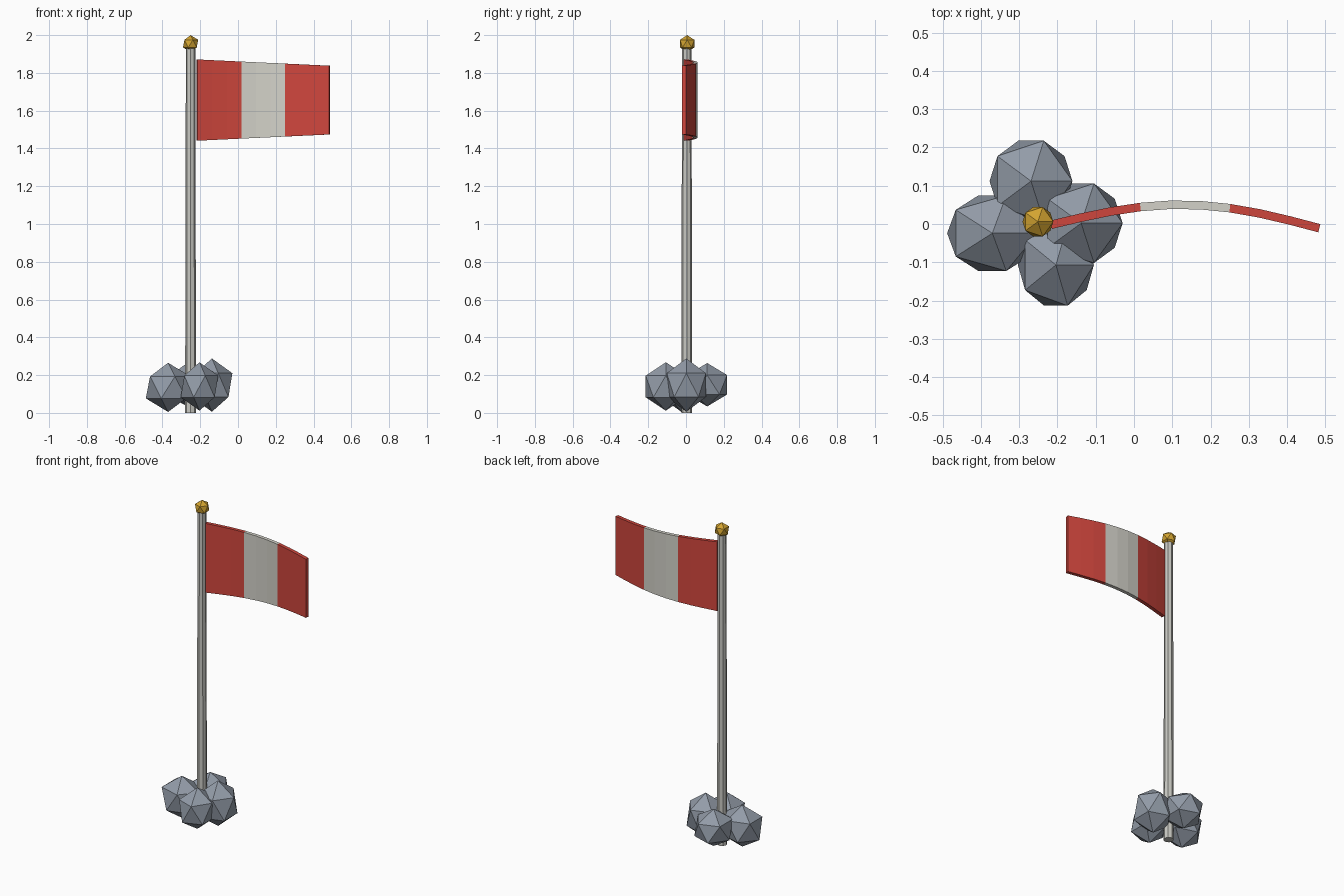
import bpy, bmesh, math

if "Cube" in bpy.data.objects:
    bpy.data.objects.remove(bpy.data.objects["Cube"])


def material(name, rgb):
    m = bpy.data.materials.new(name)
    m.diffuse_color = (*rgb, 1)
    m.use_nodes = True
    m.node_tree.nodes["Principled BSDF"].inputs["Base Color"].default_value = m.diffuse_color
    return m


RED = material("flag red", (0.63, 0.062, 0.047))
WHITE = material("flag off white", (0.66, 0.65, 0.59))
STEEL = material("pole light grey", (0.58, 0.58, 0.54))
STONE = material("stone blue grey", (0.29, 0.33, 0.39))
GOLD = material("finial gold", (0.65, 0.37, 0.03))


def low_ball(name, centre, scale, mat):
    """Faceted twenty-sided ball."""
    bpy.ops.mesh.primitive_ico_sphere_add(subdivisions=1, radius=1, location=centre)
    ob = bpy.context.object
    ob.name = name
    ob.scale = scale
    ob.data.materials.append(mat)
    return ob


# Stones around the foot of the pole: centre, radii
stones = {
    "stone_left": ((-0.37, -0.024, 0.135), (0.132, 0.116, 0.13)),
    "stone_right": ((-0.138, 0.002, 0.147), (0.121, 0.122, 0.141)),
    "stone_front": ((-0.204, -0.107, 0.14), (0.111, 0.125, 0.128)),
    "stone_back": ((-0.269, 0.112, 0.149), (0.121, 0.124, 0.115)),
}
for name, (centre, radii) in stones.items():
    low_ball(name, centre, radii, STONE)

# Slightly tapered pole
bpy.ops.mesh.primitive_cone_add(vertices=8, radius1=0.029, radius2=0.025, depth=1.94,
                                location=(-0.251, 0.004, 0.97))
pole = bpy.context.object
pole.name = "pole"
pole.data.materials.append(STEEL)

# Gold finial
low_ball("finial", (-0.251, 0.006, 1.955), (0.045, 0.045, 0.045), GOLD)

# Flag: bowed, tapering slab with three vertical stripes
SEGMENTS, HALF = 9, 0.011
bm = bmesh.new()
rings = []
for i in range(SEGMENTS + 1):
    t = i / SEGMENTS
    x = -0.217 + 0.701 * t
    y = 0.057 * math.sin(math.pi * t) - 0.002 - 0.009 * t
    slope = 0.057 * math.pi * math.cos(math.pi * t) / 0.701
    n = math.hypot(1, slope)
    dx, dy = -slope / n * HALF, HALF / n
    h = 0.215 - 0.033 * t
    rings.append([bm.verts.new((x + s * dx, y + s * dy, 1.656 + k * h))
                  for s, k in ((-1, -1), (1, -1), (1, 1), (-1, 1))])
for i in range(SEGMENTS):
    a, b = rings[i], rings[i + 1]
    for j in range(4):
        k = (j + 1) % 4
        f = bm.faces.new((a[j], a[k], b[k], b[j]))
        f.material_index = 1 if i * 3 // SEGMENTS == 1 else 0
bm.faces.new(rings[0])
bm.faces.new(rings[-1])
bmesh.ops.recalc_face_normals(bm, faces=bm.faces)
mesh = bpy.data.meshes.new("flag")
bm.to_mesh(mesh)
bm.free()
mesh.materials.append(RED)
mesh.materials.append(WHITE)
bpy.context.collection.objects.link(bpy.data.objects.new("flag", mesh))
